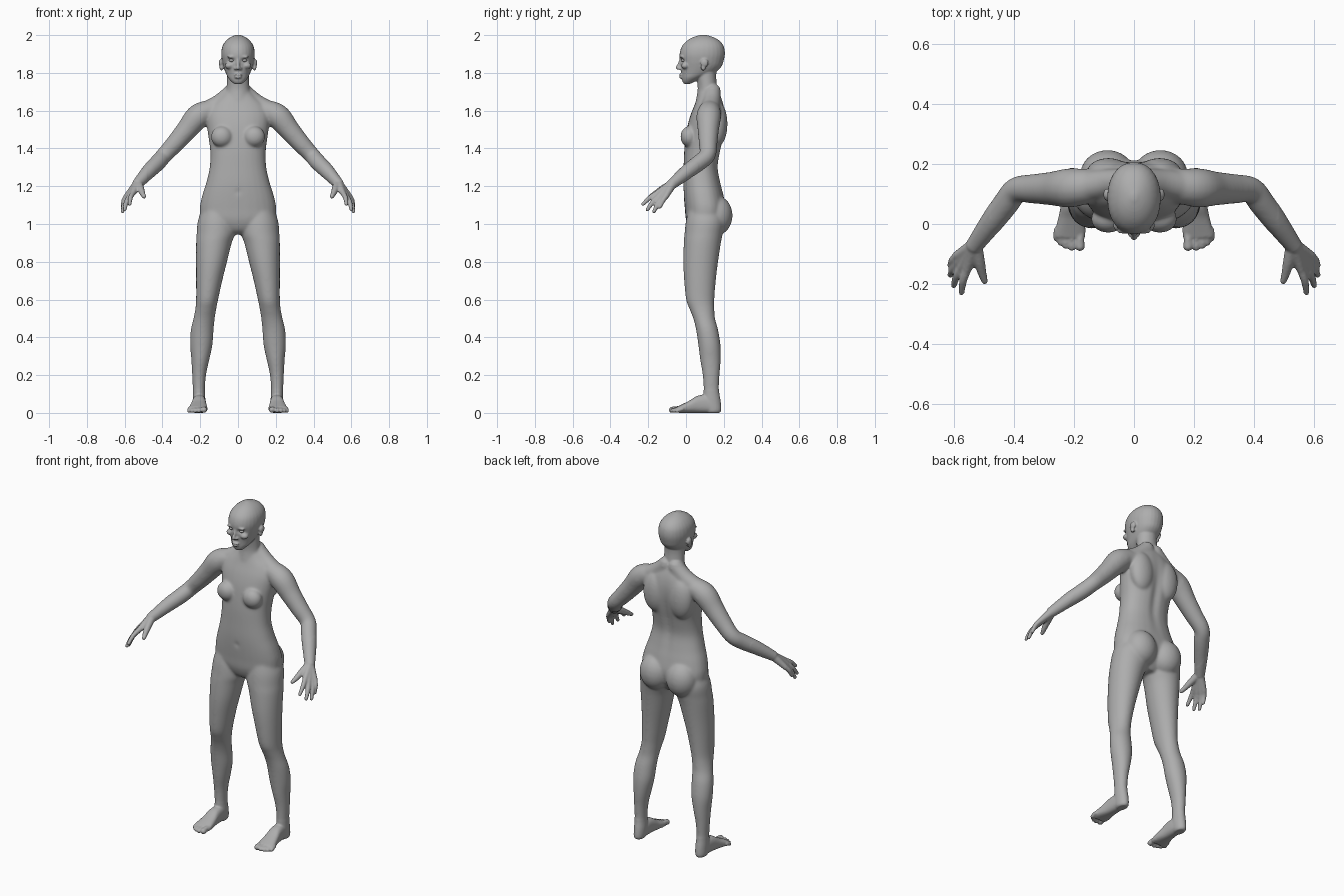
import bpy, bmesh, math
from mathutils import Vector, Matrix

if "Cube" in bpy.data.objects:
    bpy.data.objects.remove(bpy.data.objects["Cube"])

skin = bpy.data.materials.new("warm_grey")
skin.use_nodes = True
GREY = (0.42, 0.42, 0.42, 1)
skin.diffuse_color = GREY
skin.node_tree.nodes["Principled BSDF"].inputs["Base Color"].default_value = GREY

bm = bmesh.new()


def spline(rows, steps=4):
    """Catmull-Rom interpolation of equal-length number rows."""
    out = []
    for i in range(len(rows) - 1):
        a, b, c, d = (rows[max(0, min(len(rows) - 1, i + k))] for k in (-1, 0, 1, 2))
        for s in range(steps):
            t = s / steps
            out.append([0.5 * (2 * q + (r - p) * t + (2 * p - 5 * q + 4 * r - w) * t * t
                               + (3 * q - p - 3 * r + w) * t ** 3)
                        for p, q, r, w in zip(a, b, c, d)])
    return out + [list(rows[-1])]


def loft(rings, n=28, power=2.0):
    """Skin closed rings given as (centre, half axis u, half axis v)."""
    loops = []
    for c, u, v in rings:
        loop = []
        for k in range(n):
            a = 2 * math.pi * k / n
            cu, sv = math.cos(a), math.sin(a)
            cu = math.copysign(abs(cu) ** (2 / power), cu)
            sv = math.copysign(abs(sv) ** (2 / power), sv)
            loop.append(bm.verts.new(c + u * cu + v * sv))
        loops.append(loop)
    for a, b in zip(loops, loops[1:]):
        for k in range(n):
            bm.faces.new((a[k], a[(k + 1) % n], b[(k + 1) % n], b[k]))
    bm.faces.new(loops[0])
    bm.faces.new(loops[-1])


def stack(rows, side=1, power=2.0):
    """Horizontal slices: z, x min, x max, y front, y back."""
    loft([(Vector((side * (x0 + x1) / 2, (y0 + y1) / 2, z)),
           Vector(((x1 - x0) / 2, 0, 0)), Vector((0, (y1 - y0) / 2, 0)))
          for z, x0, x1, y0, y1 in spline(rows)], power=power)


def column(rows, power=2.0):
    """Centred horizontal slices: z, half width, y front, y back."""
    stack([(z, -w, w, f, b) for z, w, f, b in rows], power=power)


def blob(c, r, side=1):
    m = Matrix.Translation((side * c[0], c[1], c[2])) @ Matrix.Diagonal((*r, 1))
    bmesh.ops.create_icosphere(bm, subdivisions=3, radius=1, matrix=m)


def tube(points, side=1):
    """Round-ended limb through (x, y, z, radius) points."""
    rows = spline([(side * x, y, z, r) for x, y, z, r in points])
    pos = [Vector(r[:3]) for r in rows]
    rings = []
    for i, p in enumerate(pos):
        t = (pos[min(i + 1, len(pos) - 1)] - pos[max(i - 1, 0)]).normalized()
        u = t.cross(Vector((0, 1, 0.3))).normalized()
        rings.append((p, u * rows[i][3], t.cross(u) * rows[i][3]))
    loft(rings, 16)
    for r in (rows[0], rows[-1]):
        blob(r[:3], (r[3],) * 3)


# Torso, neck and head
column([(0.945, .05, .05, .15), (0.97, .11, .02, .17), (1.02, .19, .0, .2), (1.08, .203, -.006, .212),
        (1.15, .19, -.012, .2), (1.22, .168, -.015, .183), (1.30, .15, -.013, .17),
        (1.38, .147, -.01, .182), (1.45, .155, -.003, .198), (1.52, .165, .008, .208),
        (1.58, .168, .025, .208), (1.63, .145, .045, .2), (1.67, .10, .06, .187),
        (1.70, .07, .07, .172)], 2.3)
column([(1.60, .07, .04, .18), (1.66, .068, .053, .178), (1.72, .061, .062, .166),
        (1.78, .058, .055, .16), (1.84, .058, .05, .165)])
column([(1.741, .02, -.010, .02), (1.755, .036, -.019, .05), (1.775, .053, -.022, .09),
        (1.80, .065, -.025, .15), (1.83, .076, -.028, .185), (1.86, .084, -.031, .198),
        (1.90, .089, -.034, .206), (1.94, .083, -.022, .2), (1.97, .064, .005, .178),
        (1.99, .038, .04, .143), (2.002, .008, .08, .1)], 2.15)

# Nose and lips
tube([(0, -.026, 1.872, .009), (0, -.035, 1.848, .009), (0, -.044, 1.827, .011)])
blob((0, -.029, 1.790), (.022, .009, .006))
blob((0, -.028, 1.777), (.019, .009, .007))

# Hand bones: knuckle, fingertip
fingers = [((.555, -.150, 1.165), (.574, -.228, 1.105)),
           ((.573, -.143, 1.148), (.600, -.205, 1.076)),
           ((.585, -.126, 1.140), (.611, -.170, 1.066)),
           ((.590, -.106, 1.147), (.611, -.138, 1.090))]
wrist = Vector((.53, -.07, 1.215))

for s in (1, -1):
    # Face sides: nostrils, brow, cheeks, ears
    blob((.012, -.032, 1.823), (.009, .012, .008), s)
    blob((.034, -.022, 1.884), (.024, .012, .007), s)
    blob((.045, -.004, 1.838), (.025, .022, .018), s)
    blob((.091, .098, 1.852), (.011, .021, .022), s)
    blob((.088, .092, 1.828), (.010, .013, .017), s)
    # Chest, shoulder blades, buttocks
    blob((.086, .016, 1.462), (.058, .046, .056), s)
    blob((.085, .168, 1.53), (.075, .052, .12), s)
    blob((.088, .163, 1.045), (.092, .084, .105), s)
    # Trapezius and arm
    tube([(.03, .14, 1.70, .045), (.09, .135, 1.645, .048), (.16, .125, 1.60, .053)], s)
    tube([(.08, .13, 1.60, .055), (.16, .125, 1.595, .06), (.215, .12, 1.566, .066),
          (.27, .118, 1.50, .057), (.33, .117, 1.43, .05), (.39, .113, 1.365, .044),
          (.425, .07, 1.325, .044), (.47, .01, 1.28, .040), (.53, -.07, 1.215, .029)], s)
    # Palm and fingers
    for k, t in fingers:
        k, t = Vector(k), Vector(t)
        mid = k.lerp(t, .5) + Vector((.004, 0, .006))
        tube([(*wrist, .025), (*wrist.lerp(k, .5), .020), (*k, .0155)], s)
        tube([(*k, .0145), (*mid, .013), (*t, .010)], s)
    tube([(.525, -.08, 1.21, .022), (.515, -.125, 1.185, .019),
          (.505, -.165, 1.16, .0145), (.497, -.19, 1.145, .011)], s)
    # Leg
    stack([(1.10, .04, .18, .02, .18), (1.02, .012, .212, .0, .205), (.95, .014, .219, -.008, .195),
           (.90, .033, .222, -.012, .185), (.80, .058, .222, -.015, .17), (.70, .083, .222, -.01, .158),
           (.60, .105, .222, .0, .15), (.55, .115, .226, .018, .15), (.50, .123, .236, .038, .154),
           (.44, .129, .25, .053, .17), (.36, .135, .254, .065, .183), (.28, .152, .247, .075, .184),
           (.20, .169, .243, .088, .178), (.12, .175, .239, .093, .175), (.06, .172, .239, .09, .184),
           (.015, .175, .237, .10, .187), (0, .182, .23, .11, .178)], s)
    # Foot, lofted from heel to ball: y, inner x, outer x, height
    rows = [(.15, .175, .237, .07), (.11, .171, .239, .095), (.06, .169, .244, .09),
            (.02, .165, .252, .066), (-.02, .161, .262, .046), (-.045, .163, .266, .034)]
    loft([(Vector((s * (a + b) / 2, y, h / 2)), Vector(((b - a) / 2, 0, 0)), Vector((0, 0, h / 2)))
          for y, a, b, h in spline(rows)], power=2.5)
    # Toes
    for x, y, r in ((.180, -.074, .0165), (.207, -.078, .012), (.227, -.072, .0115),
                    (.244, -.062, .011), (.259, -.047, .0105)):
        tube([(x - .002, -.02, .02, r), (x, y + .025, .021, r * .9), (x, y, r, r)], s)

# Fuse the volumes into one continuous surface
bmesh.ops.recalc_face_normals(bm, faces=bm.faces)
mesh = bpy.data.meshes.new("body")
bm.to_mesh(mesh)
bm.free()
body = bpy.data.objects.new("body", mesh)
bpy.context.collection.objects.link(body)
remesh = body.modifiers.new("fuse", 'REMESH')
remesh.mode = 'VOXEL'
remesh.voxel_size = 0.005
fused = bpy.data.meshes.new_from_object(body.evaluated_get(bpy.context.evaluated_depsgraph_get()))
body.modifiers.clear()
body.data = fused
fused.name = "body"

# Pressed-in details: centre, spread, push along y
dents = [((.034, -.03, 1.866), (.017, .03, .010), .012), ((-.034, -.03, 1.866), (.017, .03, .010), .012),
         ((0, -.015, 1.17), (.009, .03, .010), .010), ((0, .2, 1.40), (.022, .08, .17), -.012),
         ((0, -.03, 1.7835), (.018, .02, .0035), .004)]
for v in fused.vertices:
    for c, r, push in dents:
        d = sum(((v.co[i] - c[i]) / r[i]) ** 2 for i in range(3))
        if d < 9:
            v.co.y += push * math.exp(-d)

# Soften large forms more than the face, hands and feet
soft = body.vertex_groups.new(name="large_forms")
soft.add([v.index for v in fused.vertices
          if .12 < v.co.z < 1.72 and abs(v.co.x) < .48], 1.0, 'REPLACE')
for name, group, count in (("soften_large", soft.name, 30), ("soften_all", "", 4)):
    mod = body.modifiers.new(name, 'SMOOTH')
    mod.factor = 0.5
    mod.iterations = count
    mod.vertex_group = group
fused.materials.clear()
fused.materials.append(skin)
fused.shade_smooth()

# Eyeballs
for s, name in ((1, "left_eye"), (-1, "right_eye")):
    bpy.ops.mesh.primitive_uv_sphere_add(segments=24, ring_count=12, radius=1,
                                         location=(s * .034, -.013, 1.866))
    eye = bpy.context.object
    eye.name = name
    eye.scale = (.013, .0125, .008)
    eye.data.materials.append(skin)
    eye.data.shade_smooth()
